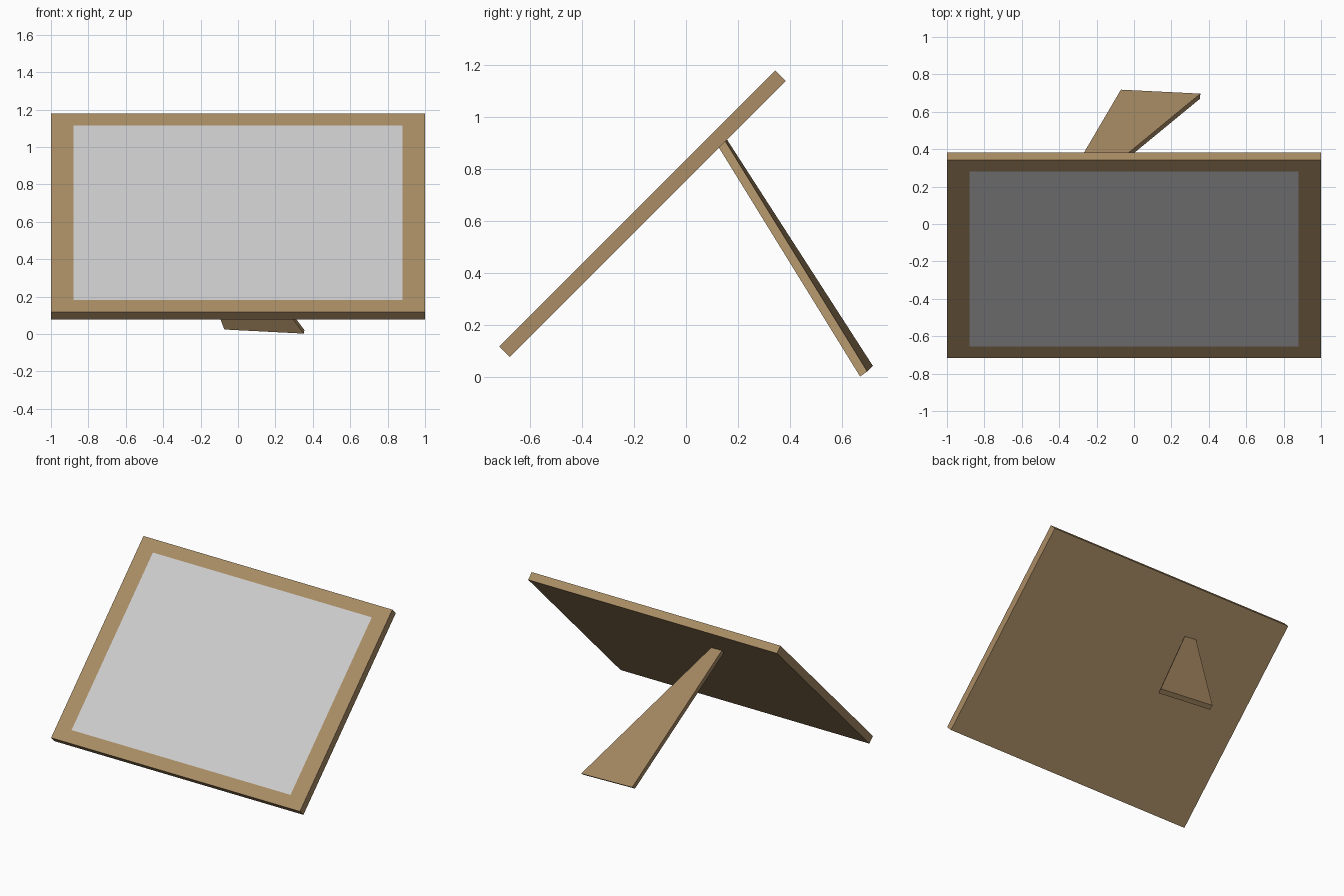
import bpy, bmesh, math
from mathutils import Matrix, Vector

if "Cube" in bpy.data.objects:
    bpy.data.objects.remove(bpy.data.objects["Cube"])

W, L, T = 2.0, 1.5, 0.057          # panel width, length, thickness
OPEN = 0.88                        # picture opening as share of the panel
DEPTH = 0.012                      # pocket depth
TILT = Matrix.Translation((0, -0.167, 0.627)) @ Matrix.Rotation(math.radians(45), 4, 'X')


def add_object(name, bm, mat=None):
    bmesh.ops.recalc_face_normals(bm, faces=bm.faces)
    mesh = bpy.data.meshes.new(name)
    bm.to_mesh(mesh)
    bm.free()
    if mat:
        mesh.materials.append(mat)
    obj = bpy.data.objects.new(name, mesh)
    bpy.context.collection.objects.link(obj)
    return obj


def box(size):
    bm = bmesh.new()
    bmesh.ops.create_cube(bm, size=1)
    bmesh.ops.scale(bm, vec=size, verts=bm.verts)
    return bm


wood = bpy.data.materials.new("brown_wood")
wood.diffuse_color = (0.40, 0.265, 0.13, 1)
wood.use_nodes = True
wood.node_tree.nodes["Principled BSDF"].inputs["Base Color"].default_value = wood.diffuse_color

# Picture frame: board with a shallow pocket in its front
bm = box((W, L, T))
bm.faces.ensure_lookup_table()
front = max(bm.faces, key=lambda f: f.calc_center_median().z)
bmesh.ops.inset_region(bm, faces=[front], thickness=0.05)
for v in front.verts:
    v.co.x = math.copysign(W / 2 * OPEN, v.co.x)
    v.co.y = math.copysign(L / 2 * OPEN, v.co.y)
pocket = bmesh.ops.extrude_discrete_faces(bm, faces=[front])["faces"][0]
bmesh.ops.translate(bm, vec=(0, 0, -DEPTH), verts=pocket.verts)
add_object("picture_frame", bm, wood).matrix_world = TILT

# Picture pane filling the pocket flush with the frame
pane = add_object("picture_pane", box((W * OPEN, L * OPEN, DEPTH)))
pane.matrix_world = TILT @ Matrix.Translation((0, 0, T / 2 - DEPTH / 2))

# Back stand: skewed tapering strut, outer face then inner face
outer = [(-0.07, 0.718, 0.043), (0.355, 0.697, 0.021),
         (-0.31, 0.150, 0.908), (-0.40, 0.156, 0.915)]
offset = Vector((-0.003, -0.028, -0.019))
bm = bmesh.new()
a = [bm.verts.new(p) for p in outer]
b = [bm.verts.new(Vector(p) + offset) for p in outer]
for v in b:
    v.co.z = max(v.co.z, 0)
bm.faces.new(a)
bm.faces.new(b[::-1])
for i in range(4):
    j = (i + 1) % 4
    bm.faces.new((a[i], b[i], b[j], a[j]))
add_object("back_stand", bm, wood)
